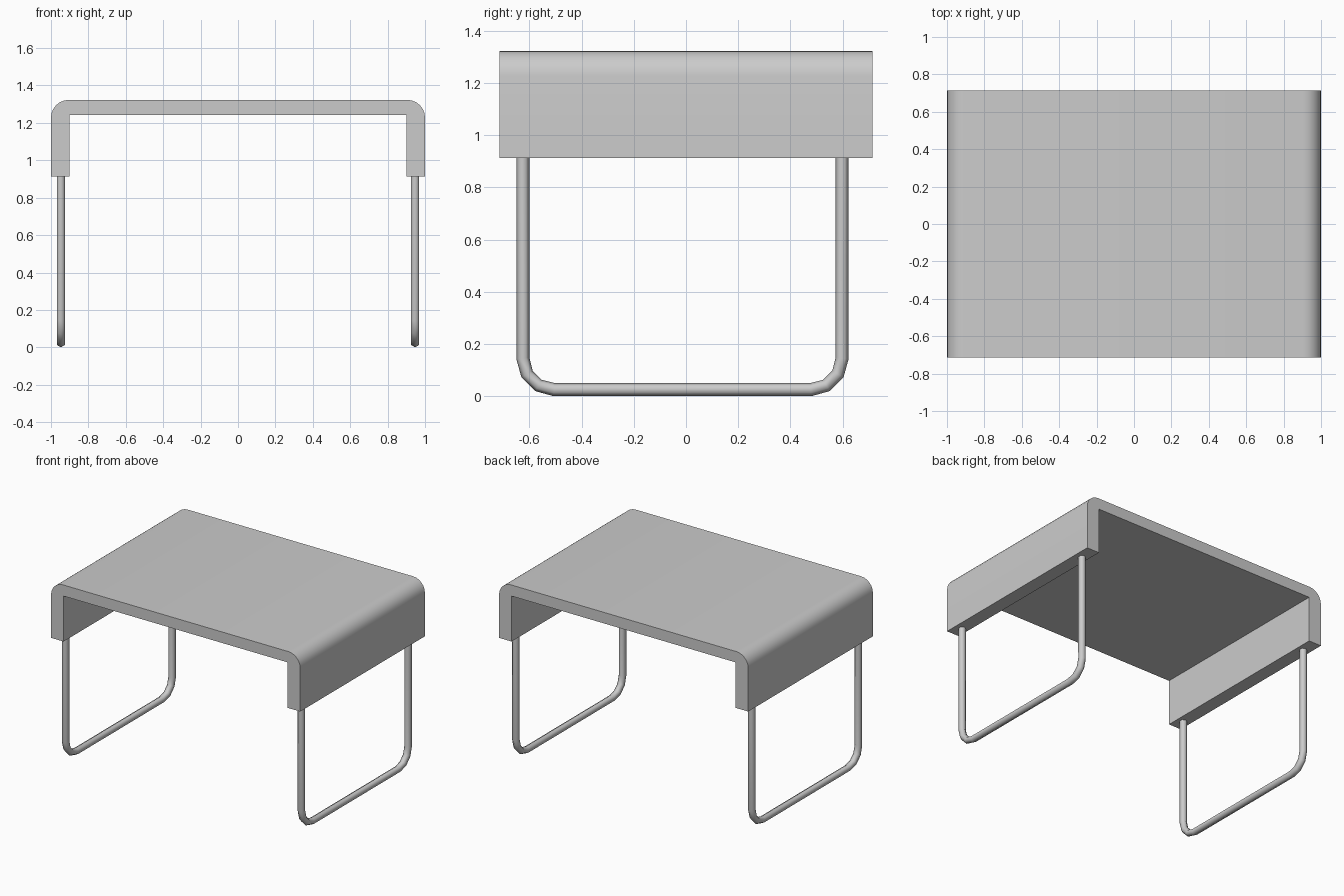
import bpy, bmesh
from math import sin, cos, pi, radians
from mathutils import Vector

if "Cube" in bpy.data.objects:
    bpy.data.objects.remove(bpy.data.objects["Cube"])


def finish(name, bm, angle):
    bmesh.ops.recalc_face_normals(bm, faces=bm.faces)
    mesh = bpy.data.meshes.new(name)
    bm.to_mesh(mesh)
    bm.free()
    obj = bpy.data.objects.new(name, mesh)
    bpy.context.collection.objects.link(obj)
    bpy.ops.object.select_all(action='DESELECT')
    obj.select_set(True)
    bpy.context.view_layer.objects.active = obj
    bpy.ops.object.shade_smooth_by_angle(angle=radians(angle))
    return obj


def arc(cx, cz, r, start, end, steps):
    angles = [radians(start + (end - start) * i / steps) for i in range(steps + 1)]
    return [(cx + r * cos(a), cz + r * sin(a)) for a in angles]


# Table top: folded panel with rounded outer shoulders, extruded along y
R, TOP, LOW, HALF_Y = 0.095, 1.323, 0.913, 0.715
profile = [(0.9, LOW), (1, LOW)]
profile += arc(1 - R, TOP - R, R, 0, 90, 6)
profile += arc(-1 + R, TOP - R, R, 90, 180, 6)
profile += [(-1, LOW), (-0.9, LOW), (-0.9, 1.243), (0.9, 1.243)]
bm = bmesh.new()
face = bm.faces.new([bm.verts.new((x, -HALF_Y, z)) for x, z in profile])
ext = bmesh.ops.extrude_face_region(bm, geom=[face], use_keep_orig=True)
bmesh.ops.translate(bm, vec=(0, 2 * HALF_Y, 0),
                    verts=[g for g in ext['geom'] if isinstance(g, bmesh.types.BMVert)])
finish("table_top", bm, 30)

# Tube legs: six-sided tube swept along a U path in the y-z plane
TUBE, BEND, SIDES = 0.025, 0.12, 6
Y0, Y1, Z0, ZTOP = -0.625, 0.598, 0.025, 0.92
path = [(Y0, ZTOP)]
path += arc(Y0 + BEND, Z0 + BEND, BEND, 180, 270, 3)
path += arc(Y1 - BEND, Z0 + BEND, BEND, 270, 360, 3)
path += [(Y1, ZTOP)]


def leg_frame(name, x):
    bm = bmesh.new()
    pts = [Vector(p) for p in path]
    rings = []
    for i, p in enumerate(pts):
        a = (p - pts[i - 1]).normalized() if i else None
        b = (pts[i + 1] - p).normalized() if i < len(pts) - 1 else None
        t = ((a or b) + (b or a)).normalized()
        n = Vector((t.y, -t.x))
        ring = []
        for k in range(SIDES):
            ang = 2 * pi * k / SIDES
            q = p + n * (TUBE * cos(ang))
            ring.append(bm.verts.new((x + TUBE * sin(ang), q.x, q.y)))
        rings.append(ring)
    for r0, r1 in zip(rings, rings[1:]):
        for k in range(SIDES):
            j = (k + 1) % SIDES
            bm.faces.new((r0[k], r0[j], r1[j], r1[k]))
    bm.faces.new(rings[0])
    bm.faces.new(rings[-1])
    finish(name, bm, 65)


for side, x in (("left", -0.947), ("right", 0.947)):
    leg_frame(side + "_leg_frame", x)
